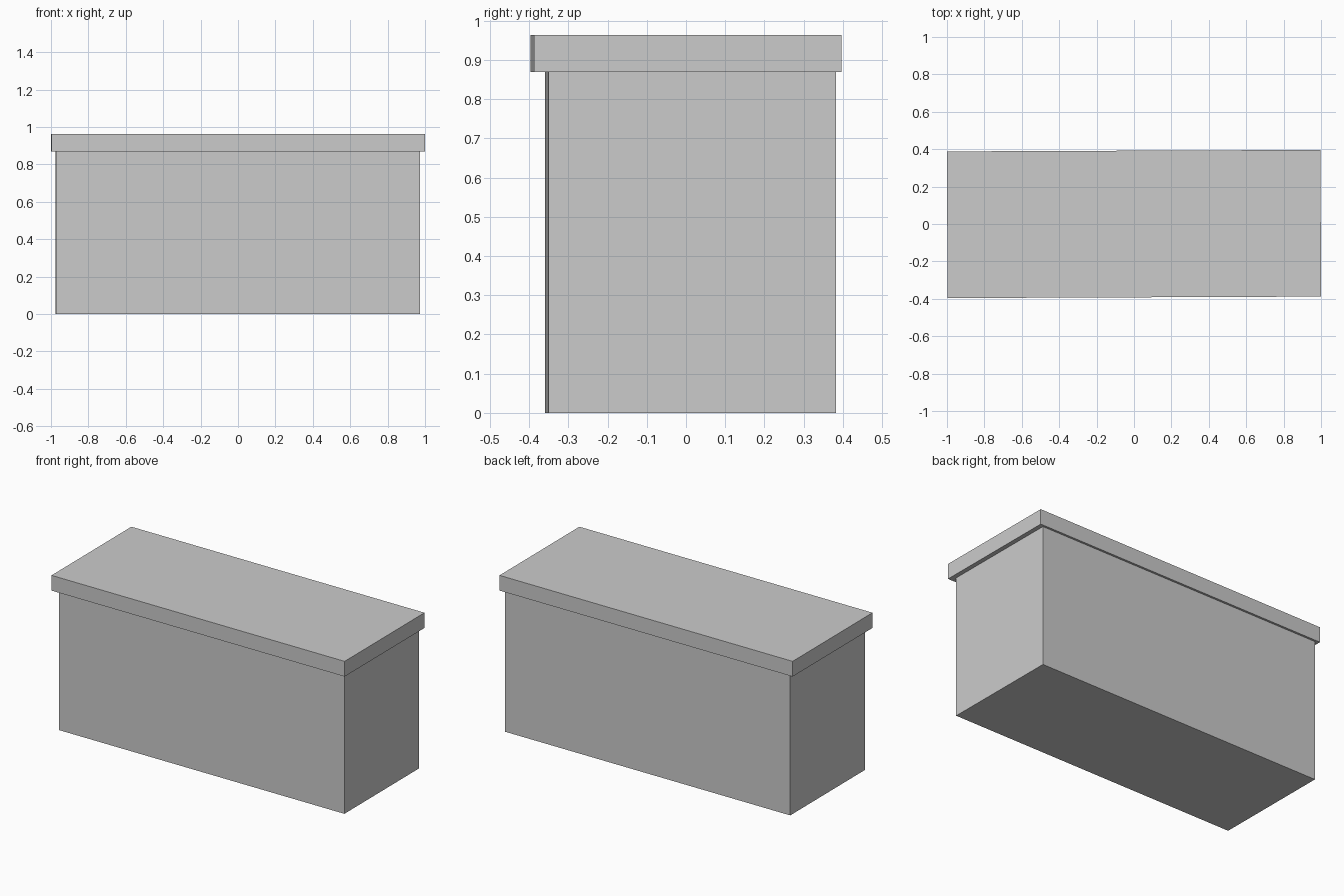
import bpy

if "Cube" in bpy.data.objects:
    bpy.data.objects.remove(bpy.data.objects["Cube"])

TURN = 0.004  # the chest sits very slightly turned about z


def box(name, size, centre):
    bpy.ops.mesh.primitive_cube_add(size=1, location=centre, rotation=(0, 0, TURN))
    part = bpy.context.object
    part.name = name
    part.scale = size
    bpy.ops.object.transform_apply(location=False, rotation=False, scale=True)
    return part


BODY_TOP, LID_TOP = 0.869, 0.963

# Body, set slightly towards the back under the lid
box("chest_body", (1.945, 0.734, BODY_TOP), (-0.001, 0.012, BODY_TOP / 2))

# Overhanging slab lid
box("chest_lid", (1.997, 0.784, LID_TOP - BODY_TOP), (0, 0, (BODY_TOP + LID_TOP) / 2))
